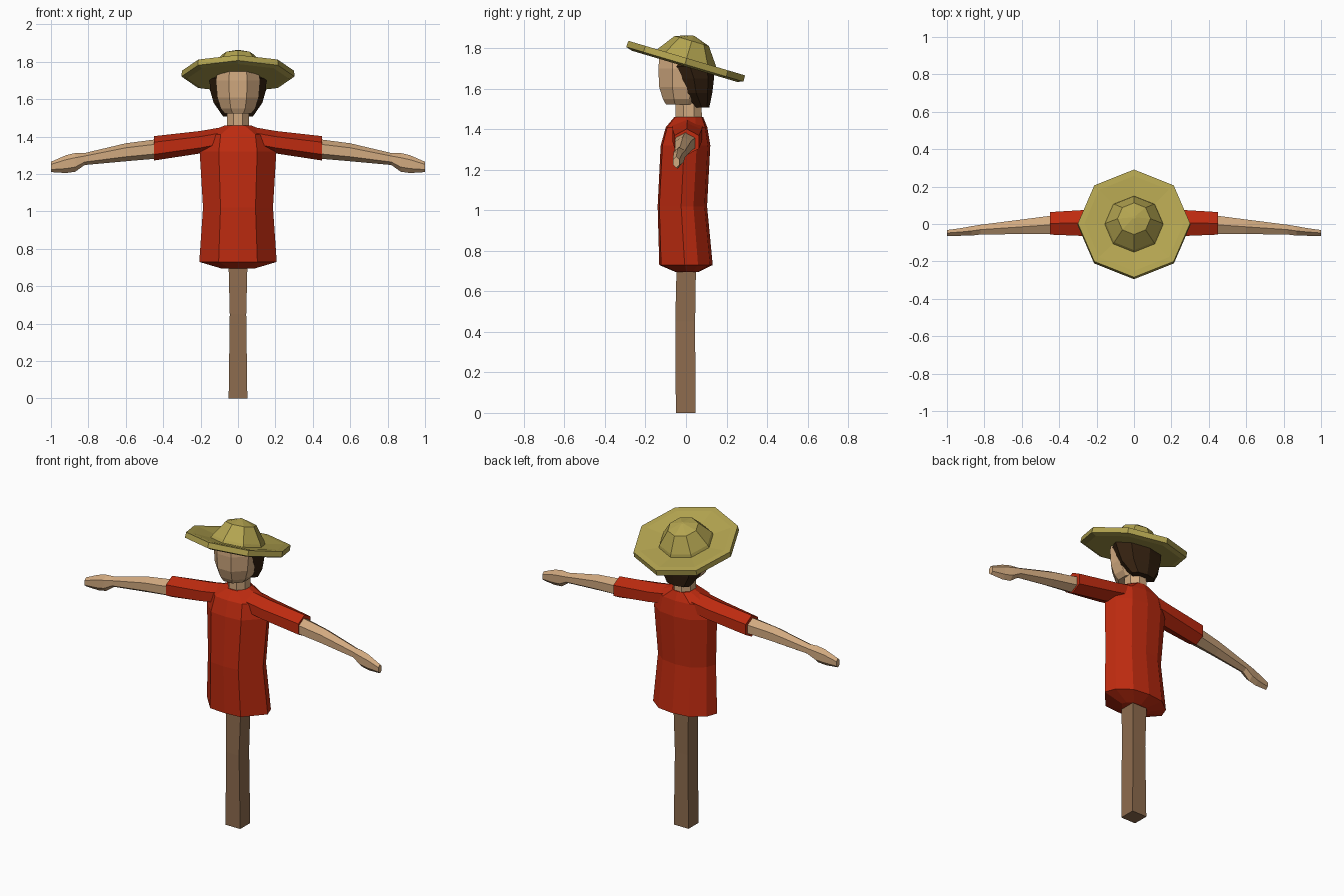
import bpy
import bmesh
from math import cos, sin, pi, radians
from mathutils import Vector, Matrix

cube = bpy.data.objects.get("Cube")
if cube:
    bpy.data.objects.remove(cube, do_unlink=True)


def material(name, rgb):
    mat = bpy.data.materials.new(name)
    mat.use_nodes = True
    mat.diffuse_color = (*rgb, 1)
    mat.node_tree.nodes["Principled BSDF"].inputs["Base Color"].default_value = (*rgb, 1)
    return mat


red = material("red cloth", (0.52, 0.024, 0.005))
skin = material("tan skin", (0.64, 0.40, 0.215))
wood = material("brown wood", (0.27, 0.15, 0.077))
straw = material("yellow straw", (0.45, 0.37, 0.08))
dark = material("dark brown hair", (0.034, 0.015, 0.005))


def polygon(n, turn=0.0):
    """Unit polygon with its first corner turned by a share of one side."""
    return [(cos(2 * pi * (i + turn) / n), sin(2 * pi * (i + turn) / n)) for i in range(n)]


def loft(name, rings, mat, mirror=False, closed=False):
    """Skin rings of points in order; cap the ends or close the loop."""
    bm = bmesh.new()
    loops = [[bm.verts.new(p) for p in ring] for ring in rings]
    pairs = list(zip(loops, loops[1:]))
    if closed:
        pairs.append((loops[-1], loops[0]))
    else:
        bm.faces.new(loops[0])
        bm.faces.new(loops[-1])
    for a, b in pairs:
        n = len(a)
        for i in range(n):
            j = (i + 1) % n
            bm.faces.new((a[i], a[j], b[j], b[i]))
    bmesh.ops.recalc_face_normals(bm, faces=bm.faces)
    mesh = bpy.data.meshes.new(name)
    bm.to_mesh(mesh)
    bm.free()
    mesh.materials.append(mat)
    obj = bpy.data.objects.new(name, mesh)
    bpy.context.collection.objects.link(obj)
    if mirror:
        mod = obj.modifiers.new("mirror", "MIRROR")
        mod.use_mirror_merge = False
    return obj


def upright(name, rows, section, mat):
    """Rows of height, half width, front y, back y."""
    rings = []
    for z, rx, front, back in rows:
        mid, ry = (front + back) / 2, (back - front) / 2
        rings.append([Vector((rx * u, mid + ry * v, z)) for u, v in section])
    return loft(name, rings, mat)


def sideways(name, rows, section, mat):
    """Rows of x, front y, back y, bottom z, top z; mirrored to both sides."""
    rings = []
    for x, front, back, low, high in rows:
        rings.append([Vector((x, (front + back) / 2 + (back - front) / 2 * u,
                              (low + high) / 2 + (high - low) / 2 * v))
                      for u, v in section])
    return loft(name, rings, mat, mirror=True)


# Post
square = [(-1, -1), (1, -1), (1, 1), (-1, 1)]
upright("post", [(0, .05, -.05, .047), (.45, .044, -.053, .045),
                 (.78, .052, -.045, .05)], square, wood)

# Shirt body
half = [(0, -1), (.5, -.93), (1, -.05), (.88, .45), (.5, .9), (0, 1)]
body = half + [(-u, v) for u, v in half[-2:0:-1]]
upright("shirt_body", [(.695, .09, -.05, .06), (.73, .207, -.132, .132),
                       (1.02, .187, -.14, .104), (1.32, .205, -.125, .12),
                       (1.41, .185, -.1, .105), (1.46, .07, -.058, .085)], body, red)

# Sleeves and arms
hexagon = polygon(6, .5)
sideways("sleeves", [(.04, -.08, .095, 1.34, 1.458), (.2, -.078, .09, 1.31, 1.43),
                     (.45, -.066, .073, 1.272, 1.402)], hexagon, red)
sideways("arms", [(.4, -.06, .058, 1.285, 1.39), (.6, -.06, .03, 1.268, 1.364),
                  (.82, -.06, .0, 1.248, 1.312), (.87, -.066, -.008, 1.212, 1.312),
                  (.92, -.066, -.018, 1.205, 1.3), (1.0, -.066, -.03, 1.21, 1.265)],
         hexagon, skin)

# Neck, head and hair
octagon = polygon(8)
upright("neck", [(1.44, .063, -.056, .085), (1.55, .063, -.056, .08)],
        polygon(8, .5), skin)
upright("head", [(1.522, .075, -.105, .06), (1.55, .1, -.122, .08),
                 (1.61, .12, -.142, .1), (1.7, .128, -.146, .11),
                 (1.77, .115, -.14, .1)], polygon(8, .5), skin)
upright("hair", [(1.508, .08, .04, .115), (1.58, .13, -.03, .13),
                 (1.65, .15, -.06, .138), (1.71, .152, -.1, .138),
                 (1.78, .11, -.08, .095)], octagon, dark)


# Hat, raised at the front
tilt = Matrix.Translation((0, 0, 1.74)) @ Matrix.Rotation(radians(-16.5), 4, 'X')


def hat_ring(r, z):
    return [tilt @ Vector((r * u, r * v, z)) for u, v in octagon]


loft("hat_brim", [hat_ring(r, z) for r, z in
                  [(.13, -.005), (.265, .012), (.3, .012), (.302, -.02),
                   (.27, -.03), (.13, -.03)]], straw, closed=True)
loft("hat_crown", [hat_ring(r, z) for r, z in
                   [(.16, -.01), (.15, .015), (.088, .1), (.008, .127)]], straw)
